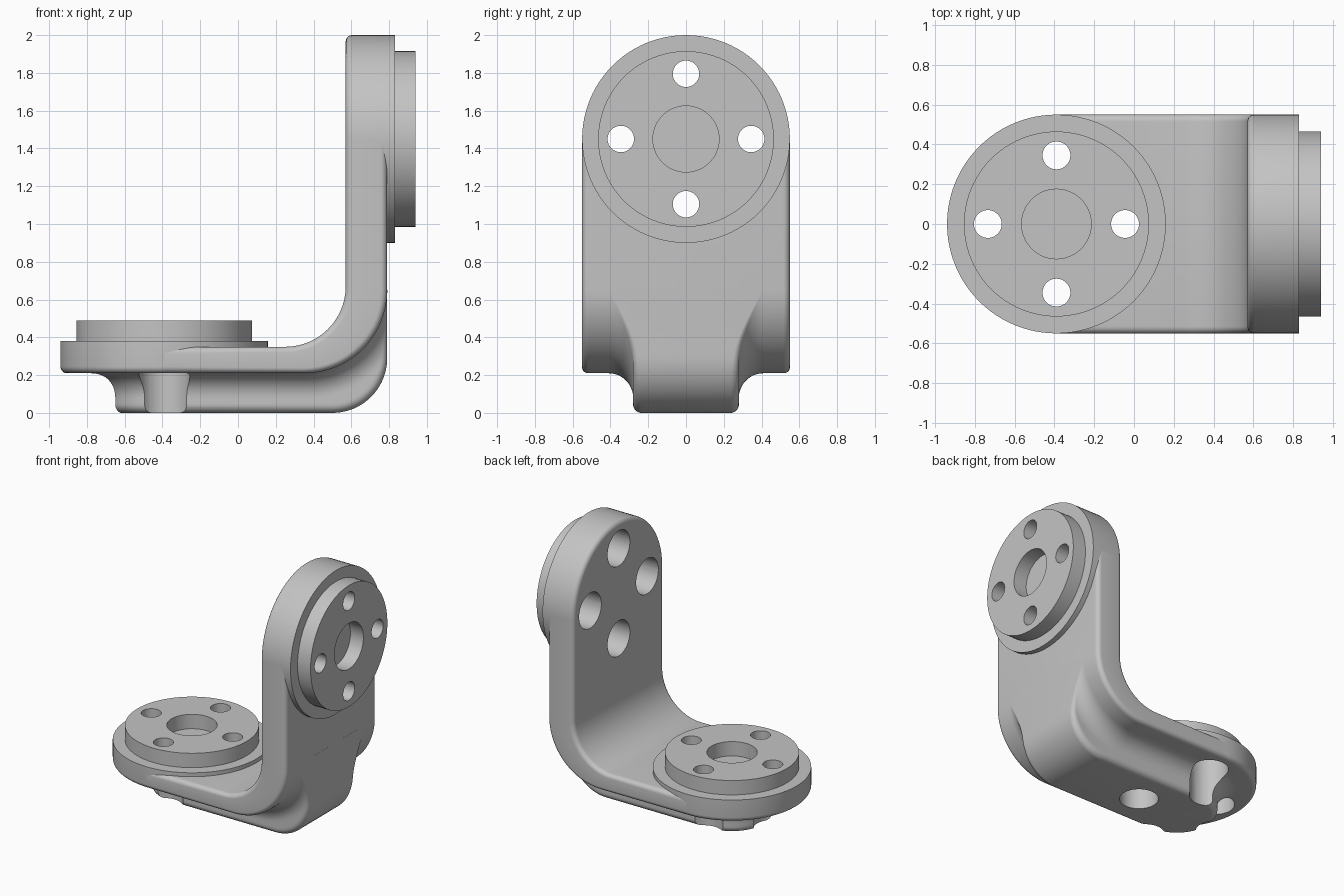
import bpy, bmesh
from math import sin, cos, pi, sqrt, hypot
from mathutils import Matrix, Vector

if "Cube" in bpy.data.objects:
    bpy.data.objects.remove(bpy.data.objects["Cube"])

grey = bpy.data.materials.new("machined grey")
grey.use_nodes = True
grey.diffuse_color = (0.55, 0.55, 0.55, 1)
grey.node_tree.nodes["Principled BSDF"].inputs["Base Color"].default_value = grey.diffuse_color

HALF = 0.55        # half width of plate and flange radius
BOLT = 0.345       # bolt circle radius
LOW = Matrix.Translation((-0.39, 0, 0.21))
HIGH = Matrix.Translation((0.57, 0, 1.45)) @ Matrix.Rotation(pi / 2, 4, 'Y')


def finish(name, bm):
    bmesh.ops.remove_doubles(bm, verts=bm.verts, dist=1e-5)
    bmesh.ops.recalc_face_normals(bm, faces=bm.faces)
    mesh = bpy.data.meshes.new(name)
    bm.to_mesh(mesh)
    bm.free()
    mesh.materials.append(grey)
    ob = bpy.data.objects.new(name, mesh)
    bpy.context.collection.objects.link(ob)
    return ob


def lathe(bm, profile, matrix, steps=96):
    """Revolve a radius/height profile about local z."""
    vs = [bm.verts.new((r, 0, z)) for r, z in profile]
    es = [bm.edges.new(pair) for pair in zip(vs, vs[1:])]
    made = bmesh.ops.spin(bm, geom=vs + es, cent=(0, 0, 0), axis=(0, 0, 1),
                          angle=2 * pi, steps=steps)
    new = set(vs) | {v for f in bm.faces for v in f.verts if not v.tag}
    for v in new:
        v.co = matrix @ v.co
        v.tag = True


def sweep(name, stations, section):
    """Skin closed sections (y, depth) placed at (origin, direction, depth)."""
    bm = bmesh.new()
    rings = []
    for origin, way, depth in stations:
        rings.append([bm.verts.new(origin + way * v + Vector((0, y, 0)))
                      for y, v in section(depth)])
    n = len(rings[0])
    for a, b in zip(rings, rings[1:]):
        for i in range(n):
            j = (i + 1) % n
            bm.faces.new((a[i], a[j], b[j], b[i]))
    bm.faces.new(rings[0])
    bm.faces.new(rings[-1])
    return finish(name, bm)


# Bent plate with rounded long edges
def plate_section(depth, r=0.035):
    pts = []
    for k, (sy, v) in enumerate([(1, depth - r), (-1, depth - r), (-1, r), (1, r)]):
        for i in range(7):
            a = (k + i / 6) * pi / 2
            pts.append((sy * (HALF - r) + r * cos(a), v + r * sin(a)))
    return pts


def between(inner, outer):
    a, b = Vector((inner[0], 0, inner[1])), Vector((outer[0], 0, outer[1]))
    return a, (b - a).normalized(), (b - a).length


bend = [pi / 2 * i / 32 for i in range(33)]
stations = [between((-0.39, 0.35), (-0.39, 0.21))]
stations += [between((0.25 + 0.32 * sin(a), 0.67 - 0.32 * cos(a)),
                     (0.35 + 0.44 * sin(a), 0.65 - 0.44 * cos(a))) for a in bend]
stations.append(between((0.57, 1.45), (0.79, 1.45)))
plate = sweep("bent_plate", stations, plate_section)


# Stiffening rib: coved where it meets the plate, rounded at its free edge
def rib_width(v, depth, core=0.28, cove=0.13):
    r = min(0.045, depth / 4)
    w = core
    if v < cove:
        w += cove - sqrt(max(0, cove ** 2 - (cove - v) ** 2))
    e = depth - v
    if e < r:
        w -= r - sqrt(max(0, r * r - (r - e) ** 2))
    return w


def rib_side(depth, n=28):
    vs = [depth * (1 - cos(pi * i / n)) / 2 for i in range(n + 1)]
    return [(rib_width(v, depth), v) for v in vs]


def rib_section(depth):
    side = rib_side(depth)
    return side + [(-y, v) for y, v in reversed(side)]


def rib_depth(a):
    """Distance from the bend radius out to the rounded outer corner."""
    s, c = sin(a), cos(a)
    t = min(0.44 / max(s, 1e-6), 0.65 / max(c, 1e-6))
    if t * s > 0.15 and t * c > 0.36:
        d = s * 0.15 + c * 0.36
        t = d + sqrt(d * d - hypot(0.15, 0.36) ** 2 + 0.29 ** 2)
    return max(t - 0.44, 0.0005)


stations = [between((-0.39, 0.21), (-0.39, 0))]
for a in bend:
    way = Vector((sin(a), 0, -cos(a)))
    stations.append((Vector((0.35, 0, 0.65)) + way * 0.44, way, rib_depth(a)))
rib = sweep("stiffening_rib", stations, rib_section)

bm = bmesh.new()
lathe(bm, [(0, 0)] + [(w, -v) for w, v in rib_side(0.21)] + [(0, -0.21)], LOW)
rib_end = finish("rib_round_end", bm)


# Round flange with raised boss and shallow centre recess
def flange(name, matrix, thick, r=0.035):
    edge = [(HALF - r + r * sin(pi / 2 * i / 6), r - r * cos(pi / 2 * i / 6)) for i in range(7)]
    top = thick + 0.11
    bm = bmesh.new()
    lathe(bm, [(0, 0)] + edge + [(HALF, thick), (0.465, thick), (0.465, top),
                                 (0.175, top), (0.175, thick), (0, thick)], matrix)
    return finish(name, bm)


lower_flange = flange("lower_flange", LOW, 0.17)
upper_flange = flange("upper_flange", HIGH, 0.26)


# Counterbored bolt holes
def bolt_cutter(name, matrix, shoulder):
    bm = bmesh.new()
    for k in range(4):
        spot = Matrix.Rotation(k * pi / 2, 4, 'Z') @ Matrix.Translation((BOLT, 0, 0))
        lathe(bm, [(0, -0.3), (0.135, -0.3), (0.135, shoulder), (0.07, shoulder),
                   (0.07, 0.5), (0, 0.5)], matrix @ spot, 48)
    ob = finish(name, bm)
    ob.hide_render = True
    return ob


low_cut = bolt_cutter("lower_bolt_cutter", LOW, 0.155)
high_cut = bolt_cutter("upper_bolt_cutter", HIGH, 0.245)

jobs = {plate: (low_cut, high_cut), rib: (low_cut,), rib_end: (low_cut,),
        lower_flange: (low_cut,), upper_flange: (high_cut,)}
for ob, cutters in jobs.items():
    bpy.ops.object.select_all(action='DESELECT')
    ob.select_set(True)
    bpy.context.view_layer.objects.active = ob
    for cutter in cutters:
        mod = ob.modifiers.new("bolt holes", 'BOOLEAN')
        mod.operation, mod.solver, mod.object = 'DIFFERENCE', 'EXACT', cutter
        bpy.ops.object.modifier_apply(modifier=mod.name)
    bpy.ops.object.shade_smooth_by_angle(angle=pi / 6)
for cutter in (low_cut, high_cut):
    bpy.data.objects.remove(cutter)
